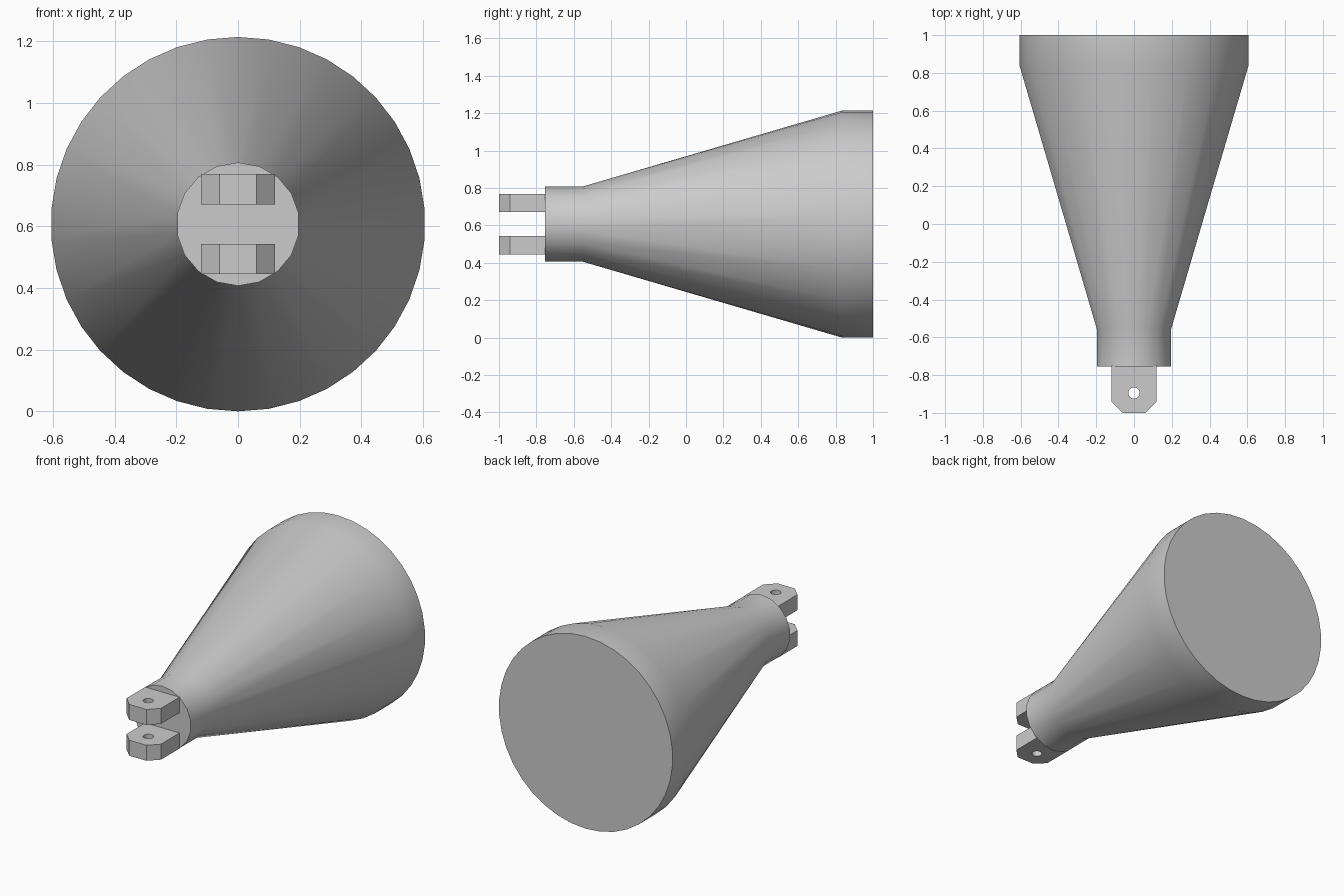
import bpy, bmesh
from math import sin, cos, tau, radians

cube = bpy.data.objects.get("Cube")
if cube:
    bpy.data.objects.remove(cube)

AXIS_Z = 0.607

grey = bpy.data.materials.new("light grey")
grey.use_nodes = True
colour = (0.6, 0.6, 0.6, 1)
grey.diffuse_color = colour
grey.node_tree.nodes["Principled BSDF"].inputs["Base Color"].default_value = colour


def add_ring(bm, y, radius, sides):
    """Closed ring of edges around the y axis, with a vertex at the top."""
    verts = [bm.verts.new((radius * sin(tau * i / sides), y,
                           AXIS_Z + radius * cos(tau * i / sides)))
             for i in range(sides)]
    edges = [bm.edges.new((verts[i - 1], verts[i])) for i in range(sides)]
    return verts, edges


# Cone body: narrow neck, flare and wide rim, closed at both ends
bm = bmesh.new()
rings = [add_ring(bm, *r) for r in ((-0.755, 0.2, 18), (-0.555, 0.2, 18),
                                    (0.835, 0.607, 38), (1.0, 0.607, 38))]
for (_, a), (_, b) in zip(rings, rings[1:]):
    bmesh.ops.bridge_loops(bm, edges=a + b)
bm.faces.new(rings[0][0])
bm.faces.new(rings[-1][0])
bmesh.ops.recalc_face_normals(bm, faces=bm.faces)
mesh = bpy.data.meshes.new("cone_body")
bm.to_mesh(mesh)
bm.free()
mesh.materials.append(grey)
body = bpy.data.objects.new("cone_body", mesh)
bpy.context.collection.objects.link(body)
bpy.ops.object.select_all(action='DESELECT')
body.select_set(True)
bpy.context.view_layer.objects.active = body
bpy.ops.object.shade_smooth_by_angle(angle=radians(35))


# Clevis lugs: chamfered plates with a pin hole
def add_lug(name, z):
    curve = bpy.data.curves.new(name, 'CURVE')
    curve.dimensions = '2D'
    curve.fill_mode = 'BOTH'
    curve.extrude = 0.049
    half = [(0.12, -0.75), (0.12, -0.94), (0.06, -1.0)]
    outline = half + [(-x, y) for x, y in reversed(half)]
    hole = [(0.03 * cos(tau * i / 18), -0.895 + 0.03 * sin(tau * i / 18))
            for i in range(18)]
    for points in (outline, hole):
        spline = curve.splines.new('POLY')
        spline.points.add(len(points) - 1)
        for p, (x, y) in zip(spline.points, points):
            p.co = (x, y, 0, 1)
        spline.use_cyclic_u = True
    curve.materials.append(grey)
    lug = bpy.data.objects.new(name, curve)
    lug.location.z = z
    bpy.context.collection.objects.link(lug)
    bpy.ops.object.select_all(action='DESELECT')
    lug.select_set(True)
    bpy.context.view_layer.objects.active = lug
    bpy.ops.object.convert(target='MESH')
    bpy.ops.object.shade_flat()


add_lug("upper_lug", AXIS_Z + 0.113)
add_lug("lower_lug", AXIS_Z - 0.113)
